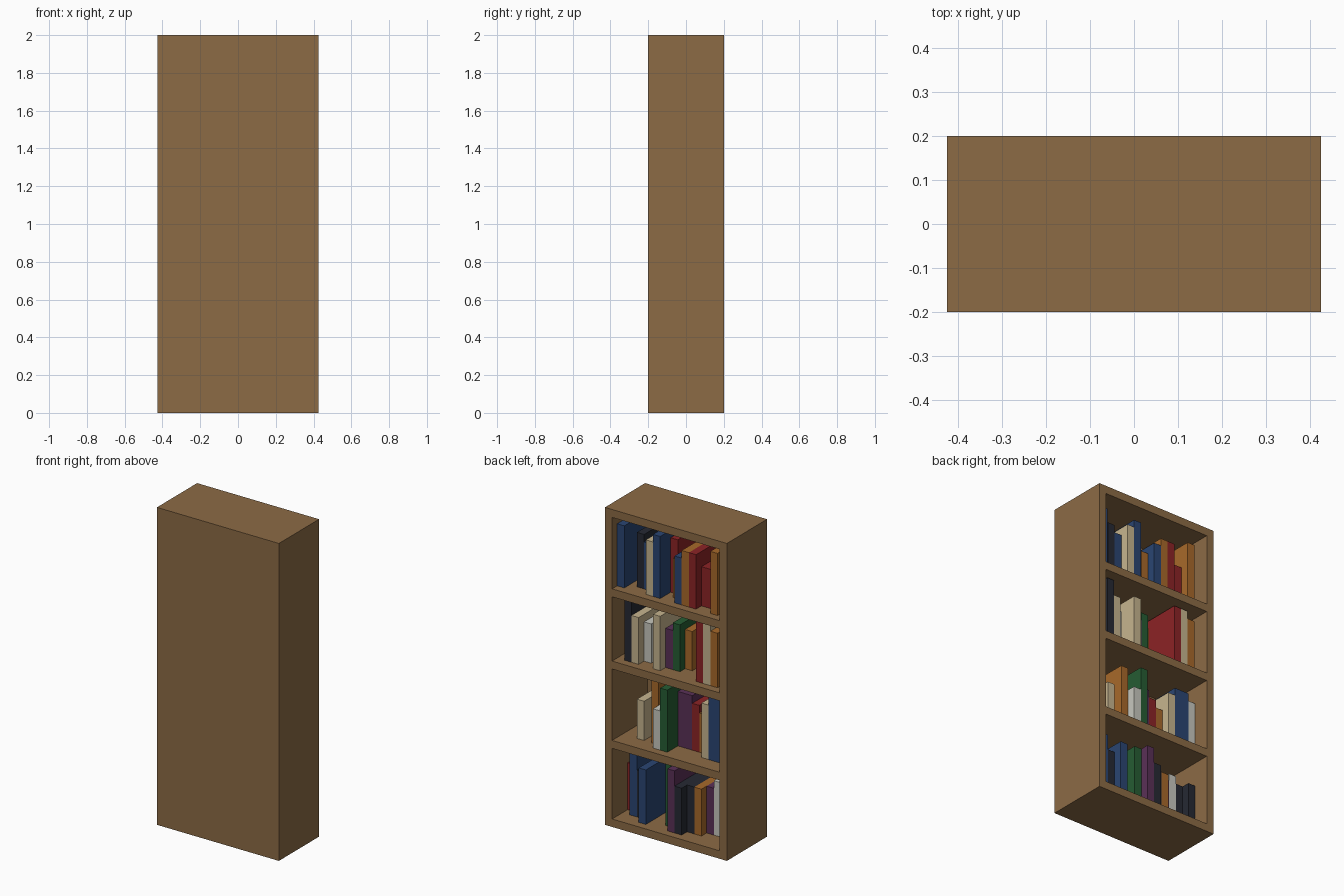
import bpy, bmesh
from mathutils import Vector

cube = bpy.data.objects.get("Cube")
if cube:
    bpy.data.objects.remove(cube, do_unlink=True)


def material(name, rgb):
    m = bpy.data.materials.new(name)
    m.use_nodes = True
    m.diffuse_color = (*rgb, 1)
    m.node_tree.nodes["Principled BSDF"].inputs["Base Color"].default_value = (*rgb, 1)
    return m


WOOD = material("wood", (0.262, 0.147, 0.060))
BLUE = material("blue", (0.023, 0.060, 0.170))
RED = material("red", (0.262, 0.017, 0.019))
GREEN = material("green", (0.019, 0.107, 0.033))
PURPLE = material("purple", (0.102, 0.030, 0.095))
DARK = material("charcoal", (0.019, 0.022, 0.033))
CREAM = material("cream", (0.571, 0.462, 0.274))
GREY = material("pale_grey", (0.580, 0.580, 0.520))
OCHRE = material("ochre", (0.392, 0.141, 0.023))


def box_mesh(lo, hi):
    bm = bmesh.new()
    bmesh.ops.create_cube(bm, size=1)
    lo, hi = Vector(lo), Vector(hi)
    for v in bm.verts:
        v.co = (lo + hi) / 2 + v.co * (hi - lo)
    return bm


def finish(bm, name, mat):
    me = bpy.data.meshes.new(name)
    bm.to_mesh(me)
    bm.free()
    me.materials.append(mat)
    bpy.context.scene.collection.objects.link(bpy.data.objects.new(name, me))


# Carcass: solid block with four compartments pushed in from the open side
HALF_W, HALF_D, INNER, PANEL = 0.425, 0.2, 0.375, -0.15
BAYS = [(0.05, 0.495), (0.545, 0.995), (1.045, 1.45), (1.50, 1.95)]
bm = box_mesh((-HALF_W, -HALF_D, 0), (HALF_W, HALF_D, 2))
cuts = [((x, 0, 0), (1, 0, 0)) for x in (-INNER, INNER)]
cuts += [((0, 0, z), (0, 0, 1)) for bay in BAYS for z in bay]
for co, no in cuts:
    bm.normal_update()
    faces = [f for f in bm.faces if f.normal.y > 0.9]
    geom = set(faces)
    for f in faces:
        geom.update(f.edges)
        geom.update(f.verts)
    bmesh.ops.bisect_plane(bm, geom=list(geom), plane_co=co, plane_no=no)
bm.normal_update()
openings = []
for f in bm.faces:
    c = f.calc_center_median()
    if f.normal.y > 0.9 and abs(c.x) < INNER and any(a < c.z < b for a, b in BAYS):
        openings.append(f)
pushed = bmesh.ops.extrude_discrete_faces(bm, faces=openings)["faces"]
bmesh.ops.translate(bm, verts=list({v for f in pushed for v in f.verts}),
                    vec=(0, PANEL - HALF_D, 0))
bmesh.ops.recalc_face_normals(bm, faces=bm.faces)
finish(bm, "bookcase_carcass", WOOD)

# Books fill equal slots; three spine setbacks and four standard heights
SLOT = 0.05
SETBACKS = (0.05, 0.104, 0.155)
HEIGHTS = (0.247, 0.295, 0.343, 0.391)


def fill_shelf(name, bay, books):
    """Each slot holds (material, setback row, height class), or None if empty."""
    for i, book in enumerate(books):
        if book:
            mat, row, size = book
            x, z = INNER - i * SLOT, bay[0]
            bm = box_mesh((x - SLOT, PANEL, z),
                          (x, HALF_D - SETBACKS[row], z + HEIGHTS[size]))
            finish(bm, f"{name}_shelf_book_{i + 1}", mat)


fill_shelf("bottom", BAYS[0], [
    (RED, 2, 1), (BLUE, 1, 3), (DARK, 1, 1), (BLUE, 0, 2), None,
    None, (GREEN, 1, 3), (PURPLE, 0, 3), (DARK, 0, 1), (DARK, 1, 1),
    (OCHRE, 1, 1), (PURPLE, 2, 1), (GREY, 2, 2), (DARK, 2, 1), (DARK, 1, 1)])
fill_shelf("lower", BAYS[1], [
    None, None, (CREAM, 1, 0), None, (OCHRE, 1, 3),
    (GREY, 0, 0), (GREEN, 0, 3), (PURPLE, 2, 2), (PURPLE, 2, 2), (RED, 2, 1),
    (OCHRE, 2, 0), (CREAM, 1, 2), (BLUE, 1, 3), (BLUE, 1, 3), (GREY, 1, 2)])
fill_shelf("upper", BAYS[2], [
    None, (DARK, 0, 3), (CREAM, 0, 1), (GREY, 1, 0), None,
    (CREAM, 0, 2), (PURPLE, 1, 0), (GREEN, 1, 1), (OCHRE, 2, 0), None,
    None, (RED, 0, 3), (CREAM, 0, 3), (OCHRE, 0, 2), None])
fill_shelf("top", BAYS[3], [
    (BLUE, 0, 3), None, (DARK, 1, 2), (BLUE, 1, 1), (CREAM, 0, 2),
    (BLUE, 0, 3), (RED, 2, 2), (OCHRE, 1, 0), (BLUE, 0, 1), (OCHRE, 0, 2),
    (RED, 0, 2), (RED, 1, 0), (RED, 1, 0), (OCHRE, 0, 3), None])
